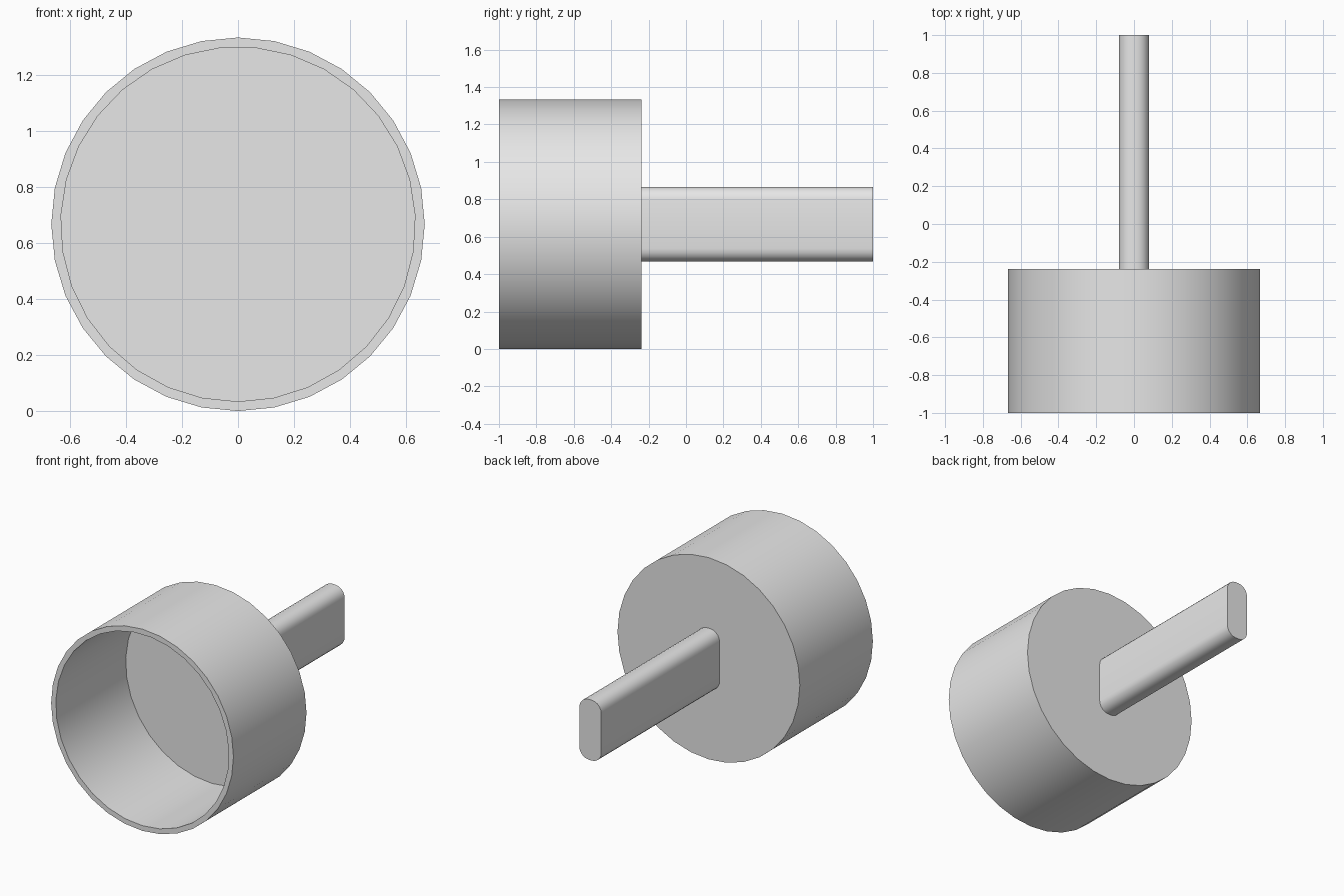
import bpy, bmesh
from math import sin, cos, pi, radians
from mathutils import Vector

cube = bpy.data.objects.get("Cube")
if cube:
    bpy.data.objects.remove(cube, do_unlink=True)

RADIUS, BORE = 0.667, 0.633
FRONT, FLOOR, BACK, TIP = -1.0, -0.27, -0.237, 1.0

grey = bpy.data.materials.new("plain grey")
grey.use_nodes = True
grey.diffuse_color = (0.8, 0.8, 0.8, 1)
grey.node_tree.nodes["Principled BSDF"].inputs["Base Color"].default_value = (0.8, 0.8, 0.8, 1)


def circle(radius, sides, start):
    """Points (x, z) of a circle around the shared axis."""
    return [(radius * cos(start + 2 * pi * i / sides),
             RADIUS + radius * sin(start + 2 * pi * i / sides)) for i in range(sides)]


def rounded_slot(half_w, half_h, r, steps):
    """Points (x, z) of an upright rounded rectangle around the shared axis."""
    points = []
    for quarter, (sx, sz) in enumerate([(1, 1), (-1, 1), (-1, -1), (1, -1)]):
        for i in range(steps + 1):
            a = (quarter + i / steps) * pi / 2
            points.append((sx * (half_w - r) + r * cos(a),
                           RADIUS + sz * (half_h - r) + r * sin(a)))
    return points


def tube(bm, points, y0, y1):
    """Walls between y0 and y1; returns both rings of vertices."""
    rings = [[bm.verts.new((x, y, z)) for x, z in points] for y in (y0, y1)]
    a, b = rings
    for i in range(len(a)):
        j = (i + 1) % len(a)
        bm.faces.new((a[i], a[j], b[j], b[i]))
    return rings


def ring_edges(bm, ring):
    return [bm.edges.get((ring[i - 1], ring[i])) for i in range(len(ring))]


def finish(bm, name):
    bmesh.ops.recalc_face_normals(bm, faces=bm.faces)
    mesh = bpy.data.meshes.new(name)
    bm.to_mesh(mesh)
    bm.free()
    mesh.materials.append(grey)
    obj = bpy.data.objects.new(name, mesh)
    bpy.context.collection.objects.link(obj)
    bpy.ops.object.select_all(action='DESELECT')
    obj.select_set(True)
    bpy.context.view_layer.objects.active = obj
    bpy.ops.object.shade_smooth_by_angle(angle=radians(30))


# Hollow cup, open at the front, closed at the back
bm = bmesh.new()
rim, back = tube(bm, circle(RADIUS, 32, pi / 2), FRONT, BACK)
mouth, floor = tube(bm, circle(BORE, 31, -pi / 2), FRONT, FLOOR)
bm.faces.new(back)
bm.faces.new(floor)
bmesh.ops.triangle_fill(bm, use_beauty=True, normal=Vector((0, -1, 0)),
                        edges=ring_edges(bm, rim) + ring_edges(bm, mouth))
finish(bm, "cup")

# Flat-sided handle with rounded top and bottom
bm = bmesh.new()
for ring in tube(bm, rounded_slot(0.08, 0.2, 0.07, 5), BACK - 0.01, TIP):
    bm.faces.new(ring)
finish(bm, "handle")
